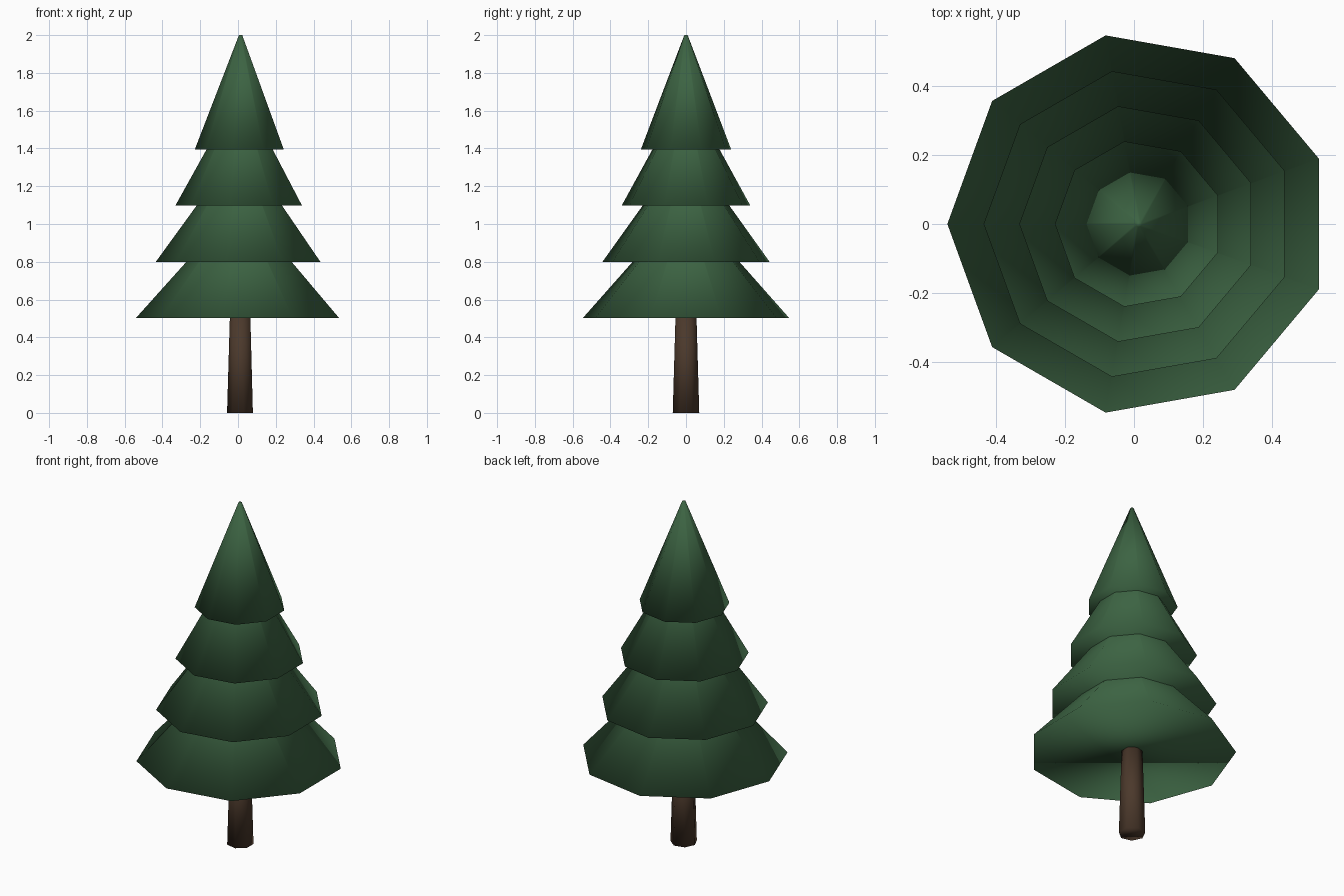
import bpy
import math

if "Cube" in bpy.data.objects:
    bpy.data.objects.remove(bpy.data.objects["Cube"])

CENTRE_X = 0.014


def material(name, rgb):
    mat = bpy.data.materials.new(name)
    mat.diffuse_color = (*rgb, 1.0)
    mat.use_nodes = True
    mat.node_tree.nodes["Principled BSDF"].inputs["Base Color"].default_value = mat.diffuse_color
    return mat


def tapered_part(name, sides, r_bottom, r_top, z_bottom, z_top, mat):
    """Capped, fully smooth tapered prism with one corner pointing to -x."""
    bpy.ops.mesh.primitive_cone_add(
        vertices=sides, radius1=r_bottom, radius2=r_top,
        depth=z_top - z_bottom, end_fill_type='NGON',
        location=(CENTRE_X, 0, (z_bottom + z_top) / 2))
    obj = bpy.context.object
    obj.name = name
    # the primitive starts with a corner on +y
    obj.rotation_euler.z = math.pi / 2
    bpy.ops.object.transform_apply(location=False, rotation=True, scale=False)
    obj.data.materials.append(mat)
    bpy.ops.object.shade_smooth()
    return obj


needle_green = material("needle_green", (0.045, 0.125, 0.055))
bark_brown = material("bark_brown", (0.07, 0.04, 0.024))

# Trunk, ending just inside the lowest tier
tapered_part("trunk", 7, 0.072, 0.057, 0.0, 0.51, bark_brown)

# Four overlapping foliage tiers, shrinking upwards
for i, radius in enumerate((0.554, 0.449, 0.346, 0.243)):
    base = 0.503 + 0.297 * i
    tapered_part(f"foliage_tier_{i + 1}", 9, radius, 0.009,
                 base, base + 0.606, needle_green)
